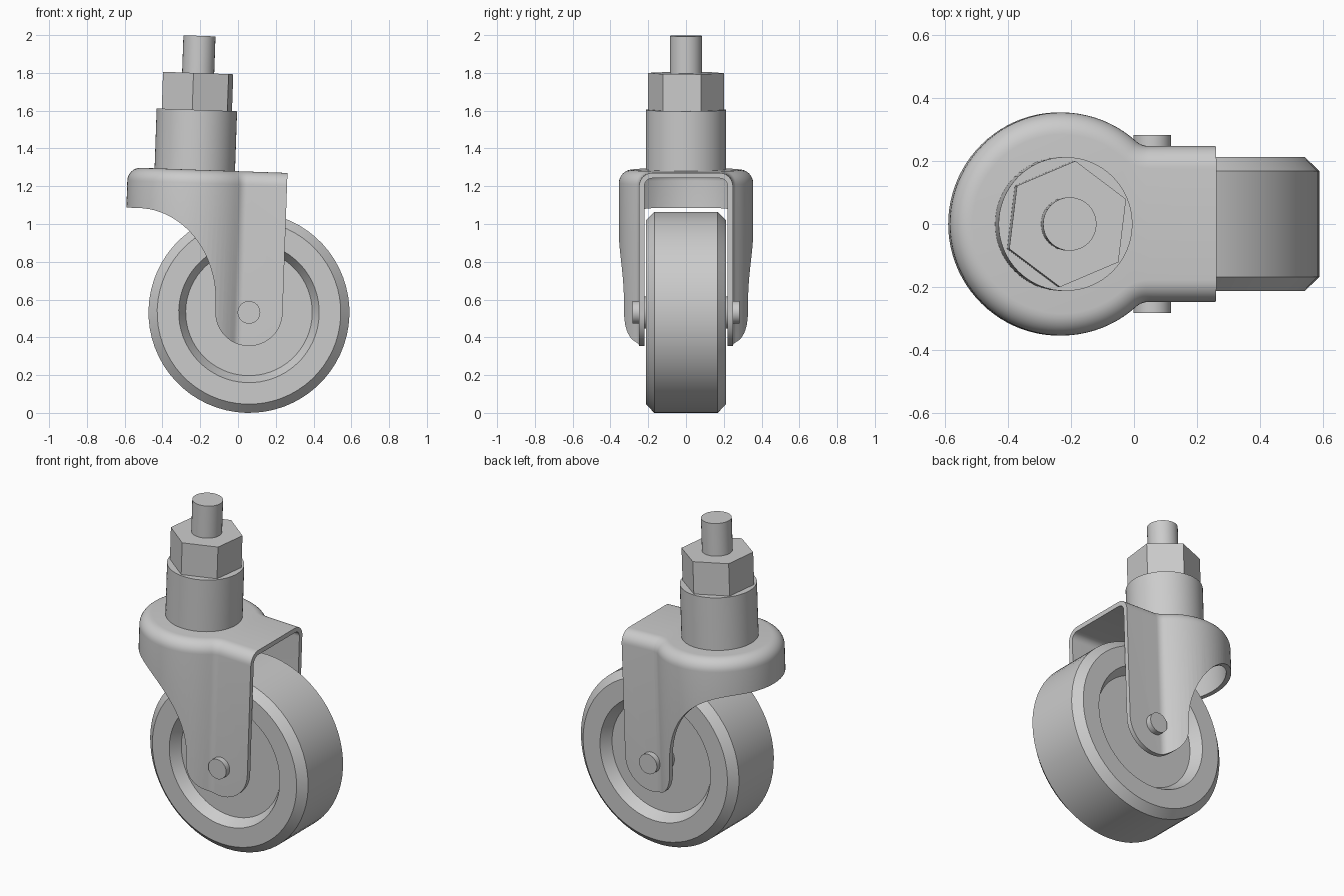
import bpy, bmesh
from math import sin, cos, pi, radians, sqrt, atan2
from mathutils import Matrix, Vector

if "Cube" in bpy.data.objects:
    bpy.data.objects.remove(bpy.data.objects["Cube"])

# Everything is built around the axle, then leaned 2 degrees
PLACE = Matrix.Translation((0.058, 0, 0.532)) @ Matrix.Rotation(radians(2), 4, 'Y')
SWIVEL_X = -0.313


def loft(name, rings):
    """Skin equal-length closed rings and cap both ends."""
    bm = bmesh.new()
    loops = [[bm.verts.new(p) for p in ring] for ring in rings]
    n = len(loops[0])
    for a, b in zip(loops, loops[1:]):
        for i in range(n):
            j = (i + 1) % n
            bm.faces.new((a[i], a[j], b[j], b[i]))
    bm.faces.new(loops[0])
    bm.faces.new(loops[-1])
    bmesh.ops.recalc_face_normals(bm, faces=bm.faces)
    me = bpy.data.meshes.new(name)
    bm.to_mesh(me)
    bm.free()
    ob = bpy.data.objects.new(name, me)
    bpy.context.collection.objects.link(ob)
    return ob


def finish(ob, smooth=True):
    ob.data.transform(PLACE)
    if smooth:
        bpy.ops.object.select_all(action='DESELECT')
        ob.select_set(True)
        bpy.context.view_layer.objects.active = ob
        bpy.ops.object.shade_smooth_by_angle(angle=radians(30))


def lathe_y(name, profile, n=64):
    finish(loft(name, [[(r * cos(2 * pi * i / n), y, r * sin(2 * pi * i / n))
                        for i in range(n)] for r, y in profile]))


def post(name, r, z0, z1, n=64, turn=0, smooth=True):
    finish(loft(name, [[(SWIVEL_X + r * cos(turn + 2 * pi * i / n),
                         r * sin(turn + 2 * pi * i / n), z)
                        for i in range(n)] for z in (z0, z1)]), smooth)


def cut(ob, tool, op):
    mod = ob.modifiers.new(op, 'BOOLEAN')
    mod.operation, mod.object, mod.solver = op, tool, 'EXACT'
    bpy.context.view_layer.objects.active = ob
    bpy.ops.object.modifier_apply(modifier=mod.name)
    bpy.data.objects.remove(tool)


def plan(d, end, z):
    """Keyhole outline of the fork seen from above, inset by d."""
    r, h, f = 0.355 - d, 0.248 - d, 0.06 + d
    cx = sqrt((r + f) ** 2 - (h + f) ** 2)
    a = atan2(h + f, cx)
    half = [(end, h)]
    for i in range(9):
        t = -pi / 2 - (pi / 2 - a) * i / 8
        half.append((SWIVEL_X + cx + f * cos(t), h + f + f * sin(t)))
    half += [(SWIVEL_X + r * cos(a + (pi - a) * i / 32), r * sin(a + (pi - a) * i / 32))
             for i in range(1, 33)]
    pts = half + [(x, -y) for x, y in reversed(half[:-1])]
    return [Vector((x, y, z)) for x, y in pts]


def fork_solid(name, inset, end, bottom):
    rad, top = 0.07 - inset, 0.745 - 0.07
    rings = [plan(inset, end, bottom)]
    for i in range(9):
        t = pi / 2 * i / 8
        rings.append(plan(0.07 - rad * cos(t), end, top + rad * sin(t)))
    return loft(name, rings)


# Fork: hollow keyhole shell trimmed to the side silhouette
fork = fork_solid("fork", 0, 0.2, -0.25)
cut(fork, fork_solid("fork_hollow", 0.028, 0.3, -0.3), 'DIFFERENCE')
side = [(0.178, 0.9), (-0.8, 0.9), (-0.8, 0.532)]
side += [(-0.6 + 0.422 * sin(pi / 2 * i / 24), 0.04 + 0.492 * cos(pi / 2 * i / 24))
         for i in range(25)]
side += [(0.178 * cos(pi + pi * i / 32), 0.178 * sin(pi + pi * i / 32)) for i in range(33)]
cut(fork, loft("fork_trim", [[(x, y, z) for x, z in side] for y in (-0.5, 0.5)]), 'INTERSECT')
finish(fork)

# Wheel with chamfered tread and dished faces
half = [(0.335, 0.15), (0.372, 0.213), (0.486, 0.213), (0.532, 0.168)]
lathe_y("wheel", [(r, -y) for r, y in half] + half[::-1])

# Axle and hub
lathe_y("hub", [(0.085, -0.223), (0.085, 0.223)], 32)
lathe_y("axle", [(0.06, -0.283), (0.06, 0.283)], 32)

# Swivel stack: sleeve, hex nut, stem
post("sleeve", 0.213, 0.73, 1.062)
post("hex_nut", 0.202, 1.062, 1.257, 6, radians(23), False)
post("stem", 0.085, 1.257, 1.454, 32)
